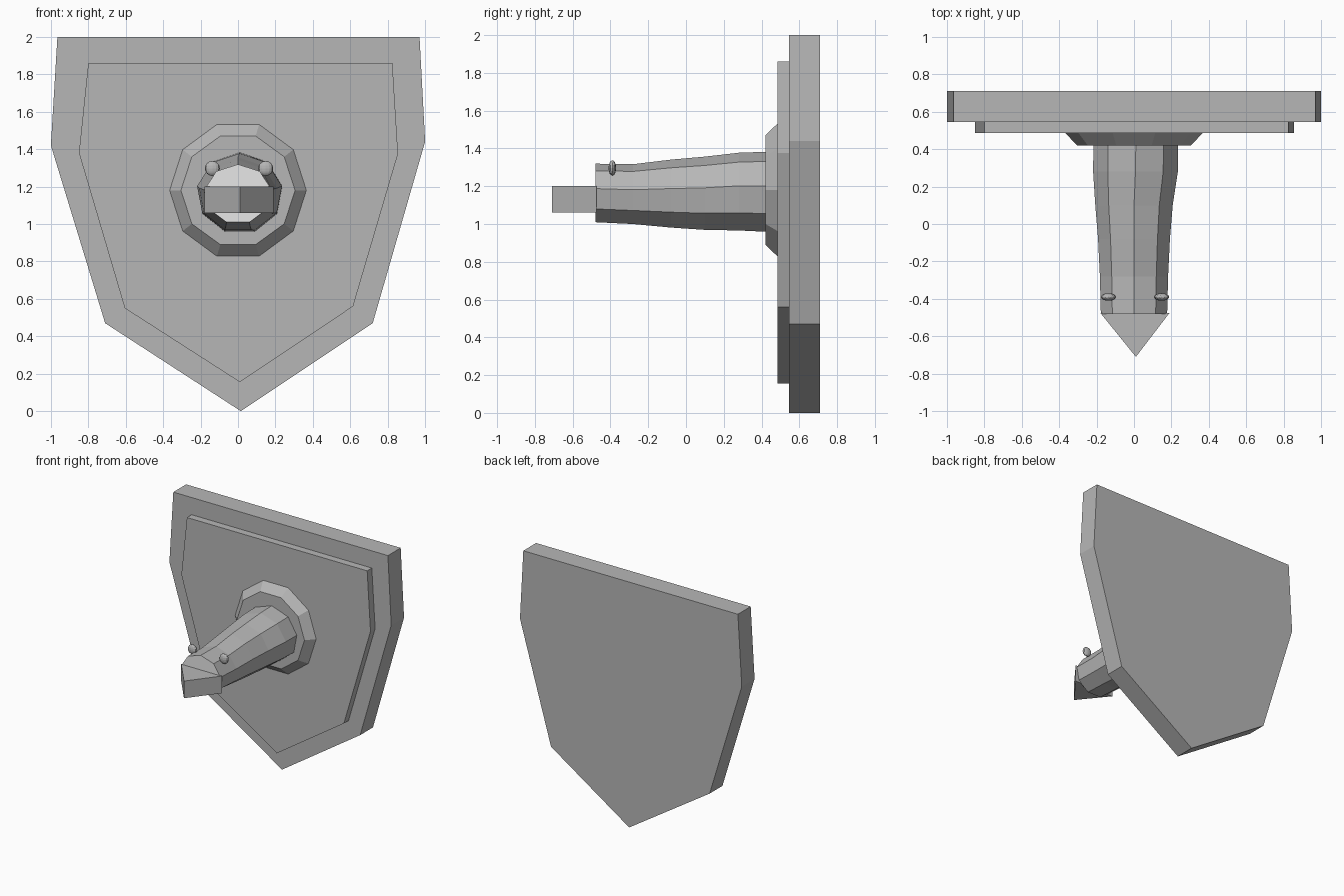
import bpy, bmesh, math
from mathutils import Matrix

if "Cube" in bpy.data.objects:
    bpy.data.objects.remove(bpy.data.objects["Cube"])


def material(name, value):
    m = bpy.data.materials.new(name)
    m.diffuse_color = (value, value, value, 1)
    m.use_nodes = True
    m.node_tree.nodes["Principled BSDF"].inputs["Base Color"].default_value = m.diffuse_color
    return m


grey = material("stone grey", 0.47)
white = material("white", 0.95)


def finish(name, bm, mats=(grey,)):
    bmesh.ops.recalc_face_normals(bm, faces=bm.faces)
    mesh = bpy.data.meshes.new(name)
    bm.to_mesh(mesh)
    bm.free()
    obj = bpy.data.objects.new(name, mesh)
    for m in mats:
        mesh.materials.append(m)
    bpy.context.collection.objects.link(obj)
    return obj


def loft(name, rings, mats=(grey,), cap_material=0):
    """Skin a list of rings of points and cap both ends."""
    bm = bmesh.new()
    loops = [[bm.verts.new(p) for p in ring] for ring in rings]
    n = len(loops[0])
    for a, b in zip(loops, loops[1:]):
        for i in range(n):
            j = (i + 1) % n
            bm.faces.new((a[i], a[j], b[j], b[i]))
    bm.faces.new(loops[0]).material_index = cap_material
    bm.faces.new(loops[-1])
    return finish(name, bm, mats)


def plate(name, outline, y0, y1):
    return loft(name, [[(x, y, z) for x, z in outline] for y in (y0, y1)])


def ring(n, y, cx, cz, rx, rz, start):
    angles = [start + math.tau * i / n for i in range(n)]
    return [(cx + rx * math.cos(a), y, cz + rz * math.sin(a)) for a in angles]


# Shield-shaped backing board and raised panel
plate("shield_board", [(-0.965, 2), (0.97, 2), (1, 1.44), (0.72, 0.47),
                       (0.015, 0), (-0.71, 0.47), (-1, 1.42)], 0.545, 0.71)
plate("raised_panel", [(-0.80, 1.86), (0.825, 1.86), (0.855, 1.375), (0.615, 0.56),
                       (0.01, 0.155), (-0.605, 0.55), (-0.85, 1.38)], 0.485, 0.55)

# Ten-sided bevelled collar
loft("collar", [ring(10, 0.42, 0, 1.18, 0.305, 0.305, 0),
                ring(10, 0.49, 0, 1.18, 0.37, 0.375, 0)])

# Tapering neck: y, centre x, half width, bottom z, top z
sections = [(-0.48, 0.0, 0.18, 1.00, 1.31), (-0.28, 0.0, 0.185, 0.99, 1.307),
            (-0.08, 0.0, 0.195, 0.97, 1.33), (0.10, 0.0, 0.21, 0.957, 1.345),
            (0.28, 0.008, 0.23, 0.953, 1.365), (0.44, 0.01, 0.23, 0.945, 1.37)]
loft("neck", [ring(9, y, cx, b + (t - b) * 0.515, w, (t - b) * 0.515, math.pi / 2)
              for y, cx, w, b, t in sections], (grey, white), 1)

# Wedge beak
loft("beak", [[(-0.18, -0.475, z), (0.01, -0.71, z), (0.19, -0.475, z)]
              for z in (1.06, 1.20)])

# Small flattened eyes
for side, x in (("left", -0.137), ("right", 0.148)):
    bm = bmesh.new()
    bmesh.ops.create_uvsphere(bm, u_segments=12, v_segments=8, radius=1,
                              matrix=Matrix.Translation((x, -0.39, 1.297))
                              @ Matrix.Diagonal((0.04, 0.02, 0.04, 1)))
    finish(side + "_eye", bm)
